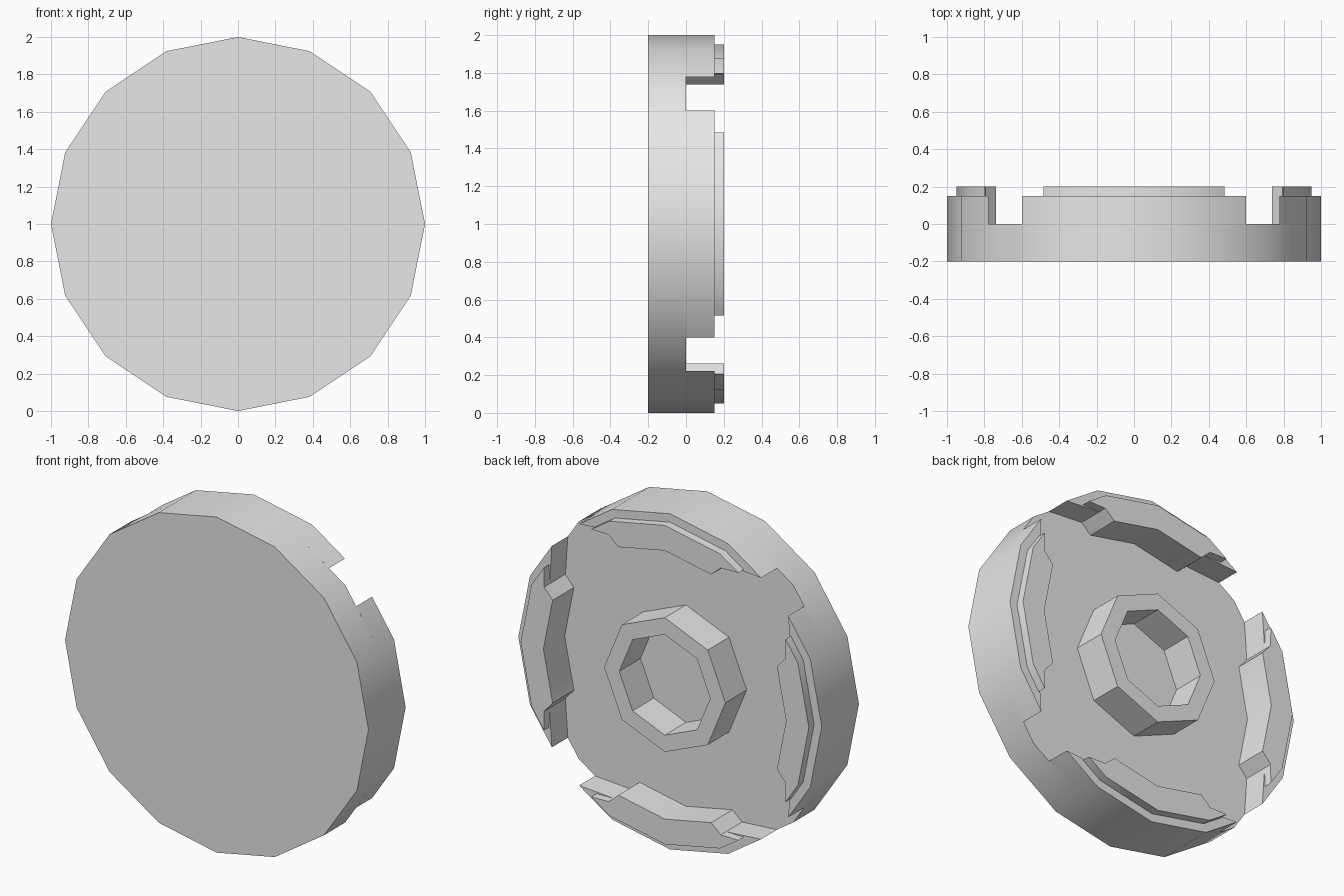
import bpy
import bmesh
from math import sin, cos, pi, radians

cube = bpy.data.objects.get("Cube")
if cube:
    bpy.data.objects.remove(cube, do_unlink=True)

grey = bpy.data.materials.new("plain_grey")
grey.use_nodes = True
grey.diffuse_color = (0.8, 0.8, 0.8, 1)
grey.node_tree.nodes["Principled BSDF"].inputs["Base Color"].default_value = (0.8, 0.8, 0.8, 1)

CENTRE = 1.0  # height of the wheel axis


def finish(name, bm, smooth):
    bmesh.ops.recalc_face_normals(bm, faces=bm.faces)
    mesh = bpy.data.meshes.new(name)
    bm.to_mesh(mesh)
    bm.free()
    mesh.materials.append(grey)
    obj = bpy.data.objects.new(name, mesh)
    bpy.context.collection.objects.link(obj)
    if smooth:
        bpy.ops.object.select_all(action="DESELECT")
        obj.select_set(True)
        bpy.context.view_layer.objects.active = obj
        bpy.ops.object.shade_smooth_by_angle(angle=radians(30))


def loop(bm, points, y):
    return [bm.verts.new((x, y, z + CENTRE)) for x, z in points]


def bridge(bm, a, b):
    n = len(a)
    for i in range(n):
        j = (i + 1) % n
        bm.faces.new((a[i], a[j], b[j], b[i]))


def prism(name, points, y0, y1, smooth=True):
    bm = bmesh.new()
    front, back = loop(bm, points, y0), loop(bm, points, y1)
    bridge(bm, front, back)
    bm.faces.new(front)
    bm.faces.new(back)
    finish(name, bm, smooth)


def circle(radius, sides):
    return [(radius * sin(2 * pi * i / sides), radius * cos(2 * pi * i / sides))
            for i in range(sides)]


def mirrored(half):
    # the first and last points lie on the mirror line
    return half + [(-x, z) for x, z in half[-2:0:-1]]


def turned(points, quarter):
    c, s = cos(quarter * pi / 2), sin(quarter * pi / 2)
    return [(x * c + z * s, z * c - x * s) for x, z in points]


# Main disc
prism("base_disc", circle(1, 16), -0.2, 0)

# Four rim blocks, each with a raised plate
inner = [(0.37, 0.795), circle(0.8, 16)[1], (0, 0.8)]
block = mirrored(circle(1, 16)[:2] + [(0.6, 0.779)] + inner)
plate = mirrored(circle(0.95, 16)[:2] + [(0.485, 0.797)] + inner)
for k, side in enumerate(("top", "left", "bottom", "right")):
    prism(side + "_rim_block", turned(block, k), 0, 0.15)
    prism(side + "_rim_plate", turned(plate, k), 0.15, 0.2)

# Open octagonal hub ring
bm = bmesh.new()
rings = [loop(bm, circle(r, 8), y)
         for r, y in ((0.4, 0), (0.4, 0.2), (0.3, 0.2), (0.3, 0))]
for i in range(4):
    bridge(bm, rings[i], rings[(i + 1) % 4])
finish("hub_ring", bm, False)
